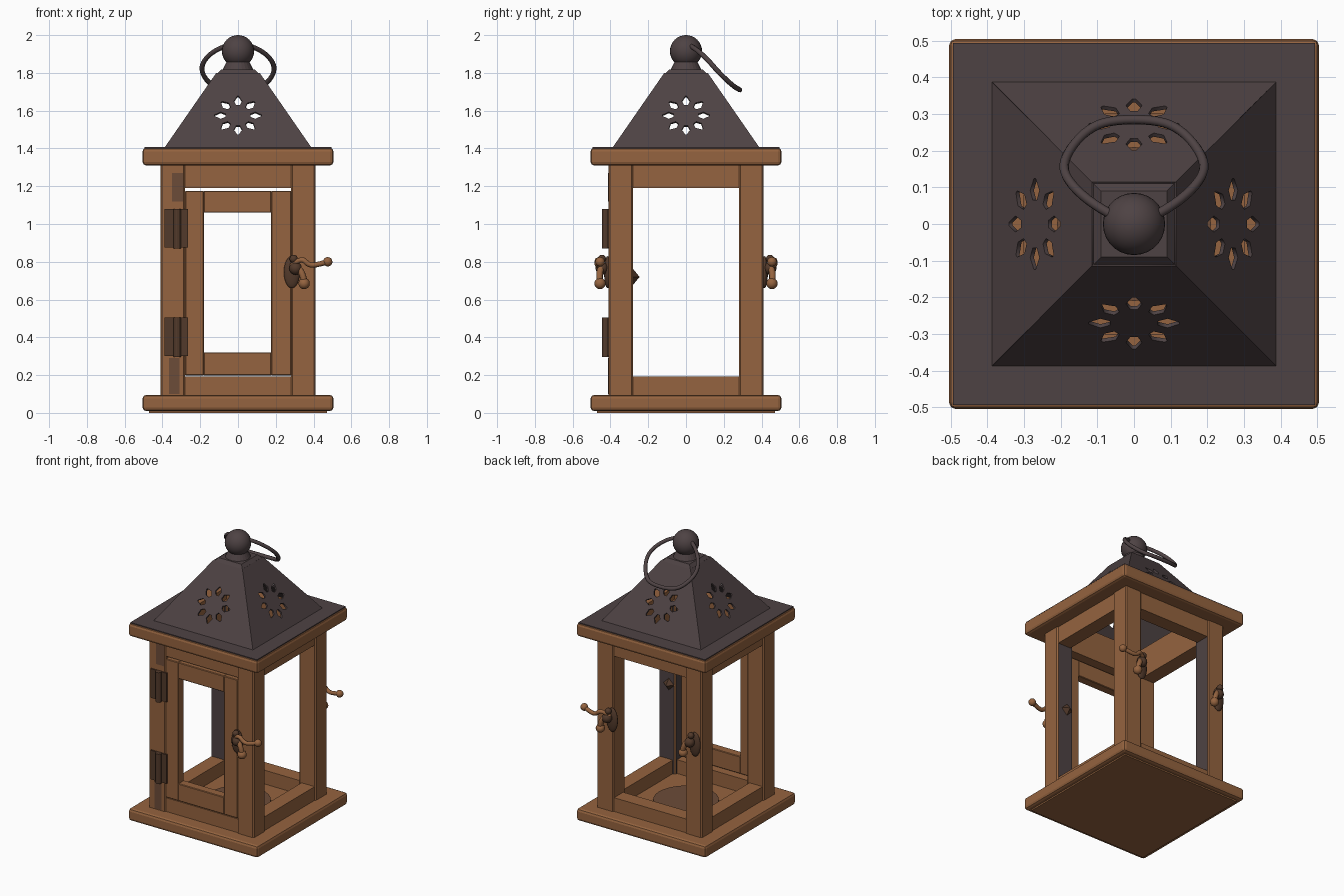
import bpy, bmesh, math
from mathutils import Matrix, Vector

if "Cube" in bpy.data.objects:
    bpy.data.objects.remove(bpy.data.objects["Cube"])


def material(name, rgb):
    m = bpy.data.materials.new(name)
    m.diffuse_color = (*rgb, 1)
    m.use_nodes = True
    m.node_tree.nodes["Principled BSDF"].inputs["Base Color"].default_value = m.diffuse_color
    return m


WOOD = material("warm wood", (0.300, 0.126, 0.050))
IRON = material("dark iron", (0.076, 0.055, 0.057))
RUST = material("dark brown metal", (0.085, 0.042, 0.024))
STAIN = material("stained wood", (0.150, 0.072, 0.040))


def add(name, mesh, *mats):
    ob = bpy.data.objects.new(name, mesh)
    bpy.context.collection.objects.link(ob)
    mesh.materials.clear()
    for m in mats:
        mesh.materials.append(m)
    return ob


def from_bm(name, bm, *mats, smooth=False):
    bmesh.ops.recalc_face_normals(bm, faces=bm.faces[:])
    for f in bm.faces:
        f.smooth = smooth
    me = bpy.data.meshes.new(name)
    bm.to_mesh(me)
    bm.free()
    return add(name, me, *mats)


def box(name, lo, hi, mat, bevel=0.0, segs=1):
    bm = bmesh.new()
    lo, hi = Vector(lo), Vector(hi)
    bmesh.ops.create_cube(bm, size=1, matrix=Matrix.Translation((lo + hi) / 2) @ Matrix.Diagonal((*(hi - lo), 1)))
    if bevel:
        bmesh.ops.bevel(bm, geom=bm.edges[:], offset=bevel, segments=segs, affect='EDGES', profile=0.5)
    return from_bm(name, bm, mat)


def ring(name, outer, inner, z0, z1, mat, bevel=0.0):
    # square frame lying flat; outer edges rounded
    bm = bmesh.new()
    loops = [[bm.verts.new((sx * r, sy * r, z)) for sx, sy in ((-1, -1), (1, -1), (1, 1), (-1, 1))]
             for r, z in ((outer, z0), (outer, z1), (inner, z1), (inner, z0))]
    for k in range(4):
        a, b = loops[k], loops[(k + 1) % 4]
        for i in range(4):
            j = (i + 1) % 4
            bm.faces.new((a[i], a[j], b[j], b[i]))
    if bevel:
        edges = [e for e in bm.edges if all(max(abs(v.co.x), abs(v.co.y)) > outer - 1e-4 for v in e.verts)]
        bmesh.ops.bevel(bm, geom=edges, offset=bevel, segments=2, affect='EDGES', profile=0.5)
    return from_bm(name, bm, mat)


def ball(name, c, r, mat, scale=(1, 1, 1), u=20, v=12):
    bm = bmesh.new()
    bmesh.ops.create_uvsphere(bm, u_segments=u, v_segments=v, radius=r,
                              matrix=Matrix.Translation(c) @ Matrix.Diagonal((*scale, 1)))
    return from_bm(name, bm, mat, smooth=True)


def cone(name, c, r1, r2, h, mat, segs=16, rot=Matrix(), smooth=False):
    bm = bmesh.new()
    bmesh.ops.create_cone(bm, cap_ends=True, segments=segs, radius1=r1, radius2=r2, depth=h,
                          matrix=Matrix.Translation(c) @ rot)
    return from_bm(name, bm, mat, smooth=smooth)


def curve_mesh(name, cu, mat):
    tmp = bpy.data.objects.new(name + "_curve", cu)
    bpy.context.collection.objects.link(tmp)
    dg = bpy.context.evaluated_depsgraph_get()
    me = bpy.data.meshes.new_from_object(tmp.evaluated_get(dg))
    bpy.data.objects.remove(tmp)
    return add(name, me, mat)


def tube(name, pts, r, mat):
    cu = bpy.data.curves.new(name, 'CURVE')
    cu.dimensions = '3D'
    cu.bevel_depth, cu.bevel_resolution, cu.use_fill_caps = r, 2, True
    s = cu.splines.new('NURBS')
    s.points.add(len(pts) - 1)
    for p, co in zip(s.points, pts):
        p.co = (*co, 1)
    s.order_u, s.use_endpoint_u, s.resolution_u = 3, True, 5
    return curve_mesh(name, cu, mat)


# base board and top frame
box("base_board", (-0.505, -0.505, 0.01), (0.505, 0.505, 0.095), WOOD, 0.018, 2)
box("base_foot", (-0.47, -0.47, 0.0), (0.47, 0.47, 0.02), WOOD)
ring("top_board", 0.505, 0.30, 1.31, 1.403, WOOD, 0.018)
ring("roof_flange", 0.494, 0.375, 1.399, 1.407, IRON)

# corner posts; two of them have darkened inner faces
for sx, sy, nm in ((-1, -1, "front_left"), (1, -1, "front_right"), (-1, 1, "back_left"), (1, 1, "back_right")):
    xs, ys = sorted((sx * 0.28, sx * 0.41)), sorted((sy * 0.28, sy * 0.41))
    post = box(nm + "_post", (xs[0], ys[0], 0.085), (xs[1], ys[1], 1.32), WOOD, 0.008)
    if sx != sy:
        post.data.materials.append(IRON)
        for f in post.data.polygons:
            if f.normal.x * sx < -0.9 or f.normal.y * sy < -0.9:
                f.material_index = 1

# rails between the posts
for z0, z1, nm in ((0.085, 0.192, "bottom"), (1.19, 1.32, "top")):
    for s, side in ((-1, "front"), (1, "back")):
        ys = sorted((s * 0.30, s * 0.402))
        box(f"{side}_{nm}_rail", (-0.285, ys[0], z0), (0.285, ys[1], z1), WOOD)
    for s, side in ((-1, "left"), (1, "right")):
        xs = sorted((s * 0.30, s * 0.402))
        box(f"{side}_{nm}_rail", (xs[0], -0.285, z0), (xs[1], 0.285, z1), WOOD)

# door frame
for nm, x0, x1, z0, z1 in (("left_stile", -0.28, -0.18, 0.198, 1.175), ("right_stile", 0.175, 0.282, 0.198, 1.175),
                           ("bottom", -0.182, 0.177, 0.198, 0.32), ("top", -0.182, 0.177, 1.06, 1.175)):
    box("door_" + nm, (x0, -0.408, z0), (x1, -0.345, z1), WOOD, 0.004)

# hinges and stains on the front left post
for z0, nm in ((0.30, "lower"), (0.875, "upper")):
    box(nm + "_hinge_plate", (-0.39, -0.419, z0), (-0.265, -0.405, z0 + 0.205), RUST)
    cone(nm + "_hinge_barrel", (-0.322, -0.425, z0 + 0.10), 0.02, 0.02, 0.21, RUST, 12)
box("upper_stain", (-0.35, -0.412, 1.12), (-0.29, -0.405, 1.27), STAIN)
box("lower_stain", (-0.365, -0.412, 0.10), (-0.31, -0.405, 0.29), STAIN)

# candle stand mark on the floor
cone("floor_disc", (0, 0, 0.097), 0.21, 0.21, 0.008, STAIN, 32)


# latches: front right, back right, and a short one at back left
def latch(nm, x, s, arm):
    ball(nm + "_plate", (x, s * 0.415, 0.745), 0.085, RUST, (0.5, 0.22, 1))
    ball(nm + "_boss", (x + 0.02, s * 0.445, 0.765), 0.034, RUST, u=12, v=8)
    tube(nm + "_drop", [(x + 0.02, s * 0.44, 0.78), (x + 0.06, s * 0.465, 0.75), (x + 0.065, s * 0.455, 0.69)],
         0.018, WOOD)
    ball(nm + "_drop_knob", (x + 0.065, s * 0.455, 0.685), 0.03, WOOD, u=12, v=8)
    ball(nm + "_top_knob", (x + 0.01, s * 0.445, 0.815), 0.022, RUST, u=12, v=8)
    if arm:
        tube(nm + "_arm", [(x, s * 0.44, 0.78), (x + 0.05, s * 0.47, 0.825), (x + 0.09, s * 0.47, 0.78),
                           (x + 0.14, s * 0.465, 0.785), (x + 0.19, s * 0.455, 0.80)], 0.014, WOOD)
        ball(nm + "_arm_knob", (x + 0.19, s * 0.455, 0.80), 0.025, WOOD, u=12, v=8)


latch("front_latch", 0.285, -1, True)
latch("back_latch", 0.285, 1, True)
latch("back_clasp", -0.36, 1, False)
cone("latch_pin", (0.33, -0.265, 0.72), 0.045, 0.002, 0.035, RUST, 4, Matrix.Rotation(-math.pi / 2, 4, 'X'))

# roof: four sloping panels with pierced eight-petal flowers
B, T, Z0, Z1, E = 0.39, 0.115, 1.403, 1.80, 0.006
L = math.hypot(B - T, Z1 - Z0)
cu = bpy.data.curves.new("roof_panel", 'CURVE')
cu.dimensions, cu.fill_mode, cu.extrude = '2D', 'BOTH', E
outlines = [[(-B, 0), (B, 0), (T, L), (-T, L)]]
cv = (1.575 - Z0) / (Z1 - Z0) * L
for k in range(8):
    a = k * math.pi / 4
    outlines.append([(r * math.cos(a) - w * math.sin(a), cv + r * math.sin(a) + w * math.cos(a))
                     for r, w in ((0.066, -0.010), (0.092, -0.022), (0.124, -0.004),
                                  (0.124, 0.004), (0.092, 0.022), (0.066, 0.010))])
for pts in outlines:
    s = cu.splines.new('POLY')
    s.points.add(len(pts) - 1)
    for p, co in zip(s.points, pts):
        p.co = (*co, 0, 1)
    s.use_cyclic_u = True
up = Vector((0, B - T, Z1 - Z0)) / L
out = Vector((1, 0, 0)).cross(up)
place = Matrix((Vector((1, 0, 0)), up, out)).transposed().to_4x4()
place.translation = Vector((0, -B, Z0)) - out * E
for i, nm in enumerate(("front", "right", "back", "left")):
    panel = curve_mesh(nm + "_roof_panel", cu, IRON)
    panel.data.transform(Matrix.Rotation(i * math.pi / 2, 4, 'Z') @ place)

# cap, neck and ball finial
cone("roof_cap", (0, 0, 1.803), 0.118 * math.sqrt(2), 0.09 * math.sqrt(2), 0.03, IRON, 4,
     Matrix.Rotation(math.pi / 4, 4, 'Z'))
cone("finial_neck", (0, 0, 1.84), 0.085, 0.055, 0.06, IRON, 24)
ball("finial_ball", (0, 0, 1.915), 0.085, IRON, u=28, v=16)

# carrying ring leaning to the back
half = [(0.05, 0.02, 1.945), (0.11, 0.05, 1.93), (0.185, 0.12, 1.865), (0.195, 0.175, 1.80),
        (0.14, 0.25, 1.73), (0.07, 0.285, 1.71)]
tube("carrying_ring", half + [(-x, y, z) for x, y, z in reversed(half)], 0.013, IRON)
